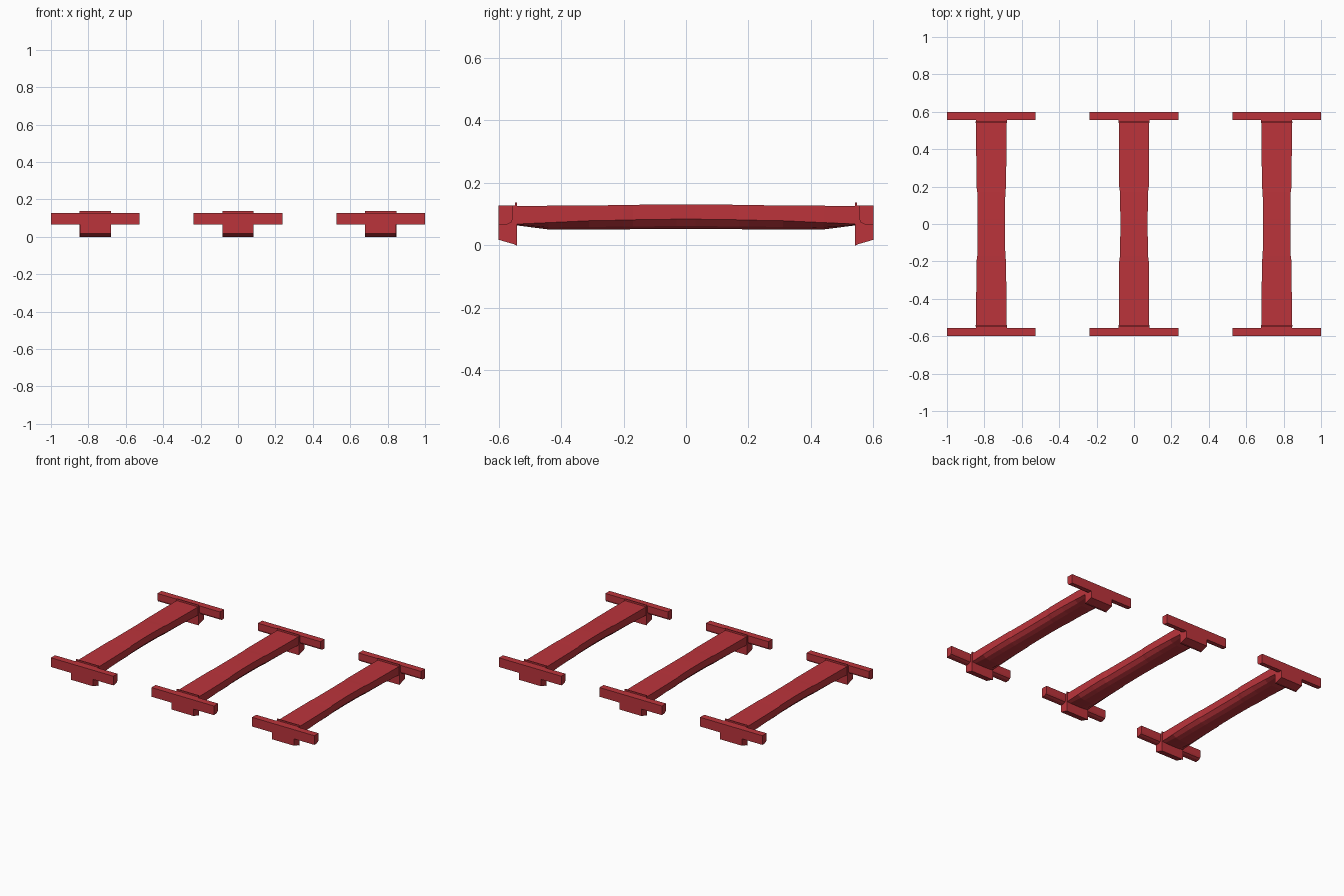
import bpy, bmesh
from mathutils import Vector

cube = bpy.data.objects.get("Cube")
if cube:
    bpy.data.objects.remove(cube, do_unlink=True)

red = bpy.data.materials.new("red_paint")
red.use_nodes = True
red.diffuse_color = (0.5, 0.034, 0.044, 1)
red.node_tree.nodes["Principled BSDF"].inputs["Base Color"].default_value = red.diffuse_color


def loft(name, rings):
    """Skin a row of matching closed sections and cap both ends."""
    bm = bmesh.new()
    loops = [[bm.verts.new(p) for p in ring] for ring in rings]
    for a, b in zip(loops, loops[1:]):
        for i in range(len(a)):
            j = (i + 1) % len(a)
            bm.faces.new((a[i], a[j], b[j], b[i]))
    bm.faces.new(loops[0])
    bm.faces.new(loops[-1])
    bmesh.ops.recalc_face_normals(bm, faces=bm.faces)
    mesh = bpy.data.meshes.new(name)
    bm.to_mesh(mesh)
    bm.free()
    mesh.materials.append(red)
    obj = bpy.data.objects.new(name, mesh)
    bpy.context.collection.objects.link(obj)
    return obj


def prism(name, cx, half_width, side, profile):
    """Extrude a (y, z) profile along x on the front (-1) or back (+1) side."""
    return loft(name, [[(cx + s * half_width, side * y, z) for y, z in profile]
                       for s in (-1, 1)])


def beam_section(cx, y, w, top, side, bottom):
    """Flat top, straight sides and a faceted round belly."""
    mid = bottom + (side - bottom) * 0.3
    half = [(w, top), (w, side), (w * 0.72, mid), (w * 0.35, bottom)]
    pts = half + [(-x, z) for x, z in reversed(half)]
    return [Vector((cx + x, y, z)) for x, z in pts]


# Half-length stations of the beam: y, half width, top, side edge, belly
stations = [(0.03, 0.073, 0.131, 0.084, 0.052), (0.17, 0.075, 0.130, 0.082, 0.052),
            (0.2, 0.079, 0.129, 0.081, 0.051), (0.31, 0.080, 0.128, 0.079, 0.051),
            (0.44, 0.081, 0.127, 0.073, 0.051), (0.55, 0.081, 0.126, 0.068, 0.065)]
bar = [(0.6, 0.128), (0.6, 0.065), (0.575, 0.066), (0.56, 0.073), (0.555, 0.085), (0.555, 0.128)]
bracket = [(0.6, 0.128), (0.6, 0.018), (0.545, 0.002), (0.545, 0.128)]
flange = [(0.548, 0.138), (0.548, 0.001), (0.541, 0.0), (0.541, 0.138)]

for label, cx in (("right", -0.763), ("middle", 0), ("left", 0.763)):
    full = [(-s[0], *s[1:]) for s in reversed(stations)] + stations
    loft(f"{label}_beam", [beam_section(cx, *s) for s in full])
    for end, side in (("front", -1), ("back", 1)):
        prism(f"{label}_{end}_crossbar", cx, 0.237, side, bar)
        prism(f"{label}_{end}_bracket", cx, 0.083, side, bracket)
        prism(f"{label}_{end}_flange", cx, 0.084, side, flange)
